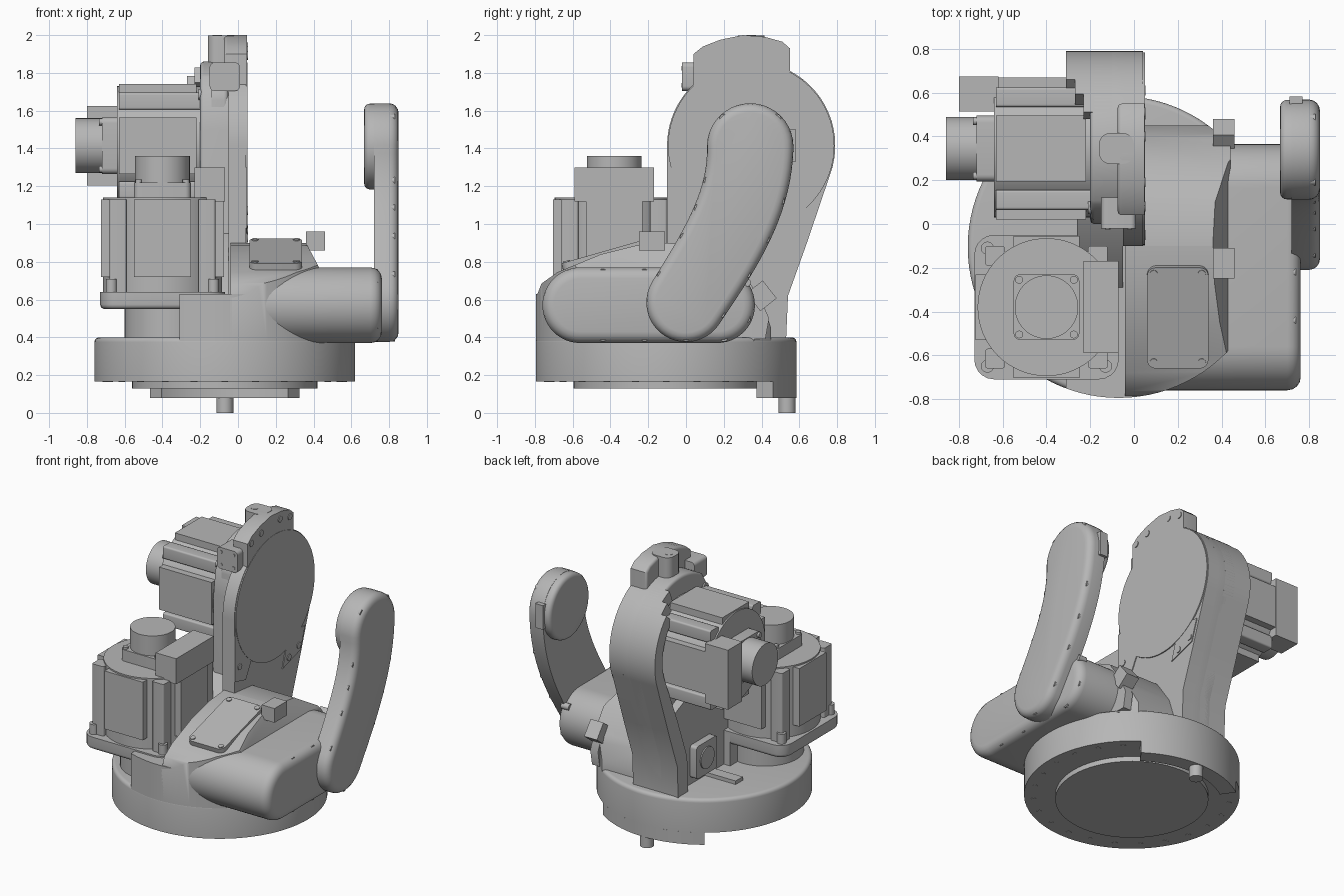
import bpy, bmesh, math
from mathutils import Matrix, Vector
from mathutils.geometry import interpolate_bezier

cube = bpy.data.objects.get("Cube")
if cube:
    bpy.data.objects.remove(cube, do_unlink=True)

grey = bpy.data.materials.new("machine grey")
grey.use_nodes = True
grey.diffuse_color = (0.47, 0.47, 0.47, 1)
grey.node_tree.nodes["Principled BSDF"].inputs["Base Color"].default_value = grey.diffuse_color

I = Matrix.Identity(4)
TO_X = Matrix(((0, 0, 1, 0), (1, 0, 0, 0), (0, 1, 0, 0), (0, 0, 0, 1)))  # (y, z) profile pushed along x


def finish(name, bm, matrix=I):
    bmesh.ops.transform(bm, matrix=matrix, verts=bm.verts)
    bmesh.ops.recalc_face_normals(bm, faces=bm.faces)
    mesh = bpy.data.meshes.new(name)
    bm.to_mesh(mesh)
    bm.free()
    mesh.materials.append(grey)
    ob = bpy.data.objects.new(name, mesh)
    bpy.context.collection.objects.link(ob)
    bpy.ops.object.select_all(action='DESELECT')
    ob.select_set(True)
    bpy.context.view_layer.objects.active = ob
    bpy.ops.object.shade_smooth_by_angle(angle=math.radians(35))


def solid(points, a, b, round_top=0.0, round_bottom=0.0):
    """Flat outline pushed from a to b, with optional rounded end rims."""
    bm = bmesh.new()
    face = bm.faces.new([bm.verts.new((p[0], p[1], a)) for p in points])
    new = bmesh.ops.extrude_face_region(bm, geom=[face])["geom"]
    for v in [g for g in new if isinstance(g, bmesh.types.BMVert)]:
        v.co.z = b
    bmesh.ops.recalc_face_normals(bm, faces=bm.faces)
    for level, size in ((b, round_top), (a, round_bottom)):
        if size:
            rim = [e for e in bm.edges if all(abs(v.co.z - level) < 1e-5 for v in e.verts)]
            bmesh.ops.bevel(bm, geom=rim, offset=size, segments=4, profile=0.5, affect='EDGES')
    return bm


def prism(name, points, a, b, matrix=I, top=0.0, bottom=0.0):
    finish(name, solid(points, a, b, top, bottom), matrix)


def arc(cx, cy, r, start, end, n=32):
    angles = [math.radians(start + (end - start) * i / n) for i in range(n + 1)]
    return [(cx + r * math.cos(t), cy + r * math.sin(t)) for t in angles]


def circle(cx, cy, r, n=64):
    return arc(cx, cy, r, 0, 360, n)[:-1]


def rounded(cx, cy, hx, hy, r):
    pts = []
    for sx, sy, t in ((1, 1, 0), (-1, 1, 90), (-1, -1, 180), (1, -1, 270)):
        pts += arc(cx + sx * (hx - r), cy + sy * (hy - r), r, t, t + 90, 5)
    return pts


def box(name, lo, hi, matrix=I):
    pts = [(lo[0], lo[1]), (hi[0], lo[1]), (hi[0], hi[1]), (lo[0], hi[1])]
    prism(name, pts, lo[2], hi[2], matrix)


def screws(name, places, r, a, b, matrix=I):
    for p in places:
        prism(name, circle(p[0], p[1], r, 12), a, b, matrix)


def cut_solid(name, bm, planes):
    """Trim a solid, removing what lies beyond each plane."""
    for co, no in planes:
        bmesh.ops.bisect_plane(bm, geom=bm.verts[:] + bm.edges[:] + bm.faces[:],
                               plane_co=co, plane_no=no, clear_outer=True)
        bmesh.ops.holes_fill(bm, edges=[e for e in bm.edges if e.is_boundary], sides=0)
    finish(name, bm)


# Round base, underside disc, rear stop segment and pin
CX, CY, R = -0.07, -0.105, 0.69
prism("base_ring", circle(CX, CY, R, 96), 0.165, 0.4, top=0.025)
prism("base_underside_disc", circle(CX, CY, 0.49), 0.13, 0.17)
prism("stop_segment", arc(CX, CY, R, 55, 125) + arc(CX, CY, 0.583, 125, 55), 0.08, 0.166)
prism("stop_pin", circle(CX, 0.535, 0.045, 24), 0, 0.09)
screws("base_bolt", circle(CX, CY, 0.63, 24), 0.018, 0.163, 0.17)

# Turret: round block trimmed by its domed roof
roof = [(-0.79, 0.62), (-0.765, 0.685), (-0.68, 0.745), (-0.45, 0.84), (-0.27, 0.885), (-0.1, 0.9),
        (0.1, 0.88), (0.28, 0.77), (0.4, 0.6), (0.45, 0.45)]
slopes = [((0, a[0], a[1]), (0, a[1] - b[1], b[0] - a[0])) for a, b in zip(roof, roof[1:])]
cut_solid("turret", solid(circle(CX, CY, R, 96), 0.38, 0.9), slopes + [
    ((-0.04, 0, 0), (-1, 0, 0)), ((0.44, 0, 0), (1, 0, 0)),
    ((0, 0.45, 0), (0, 1, 0)), ((0.36, 0, 0.9), (0.88, 0, 0.47))])
cut_solid("turret_front_wall", solid(circle(CX, CY, R, 96), 0.38, 0.63), [
    ((-0.31, 0, 0), (-1, 0, 0)), ((0.1, 0, 0), (1, 0, 0)), ((0, -0.05, 0), (0, 1, 0))])
prism("motor_pedestal", circle(-0.35, -0.38, 0.25), 0.38, 0.57)

# Access cover lying on the roof slope
tilt = Matrix.Translation((0.2, -0.425, 0.84)) @ Matrix.Rotation(math.radians(16), 4, 'X')
prism("access_cover", rounded(0, 0, 0.14, 0.24, 0.04), -0.02, 0.018, tilt)
corners = [(sx, sy) for sx in (-1, 1) for sy in (-1, 1)]
screws("access_cover_screw", [(0.11 * x, 0.21 * y) for x, y in corners], 0.018, 0, 0.024, tilt)

# Shoulder housing reaching out to the side
shoulder = arc(-0.56, 0.57, 0.2, 90, 270, 24) + arc(0.165, 0.57, 0.2, -90, 90, 24)
prism("shoulder_housing", shoulder, 0.05, 0.762, TO_X, top=0.06)
spots = [(y, z) for y in (-0.44, -0.22, 0.2) for z in (0.4, 0.74)]
spots += [(-0.68, 0.46), (-0.68, 0.68), (0.32, 0.5), (0.32, 0.69)]
screws("shoulder_screw", spots, 0.023, 0.68, 0.74, TO_X)

# Curved elbow cover
path = [p.to_2d() for p in interpolate_bezier(
    Vector((0, 0.585, 0)), Vector((0.17, 0.85, 0)), Vector((0.34, 1.1, 0)), Vector((0.34, 1.41, 0)), 20)]


def edge_point(i, side, inset=0.0):
    d = (path[min(i + 1, 19)] - path[max(i - 1, 0)]).normalized()
    return path[i] + Vector((-d.y, d.x)) * side * (0.21 + 0.001 * i - inset)


outline = [edge_point(i, -1) for i in range(20)]
outline += arc(0.34, 1.41, 0.229, 0, 180, 20)[1:-1]
outline += [edge_point(i, 1) for i in reversed(range(20))]
outline += arc(0, 0.585, 0.21, 148, 328, 20)[1:-1]
prism("elbow_cover", outline, 0.72, 0.85, TO_X, top=0.05)
prism("elbow_pod", circle(0.34, 1.41, 0.227), 0.668, 0.75, TO_X, bottom=0.03)
spots = [edge_point(i, s, 0.025) for i in (1, 6, 10, 14) for s in (-1, 1)]
spots += [(0.2, 1.56), (0.48, 1.56), (0, 0.4)]
screws("elbow_screw", spots, 0.023, 0.77, 0.83, TO_X)
box("elbow_side_tag", (0.71, 0.54, 1.33), (0.77, 0.582, 1.5))

# Upright arm: joint plate, thicker body behind it, web and rear band
JY, JZ, JR = 0.345, 1.415, 0.445
foot = [(-0.1, 0.39), (0.53, 0.39), (0.54, 0.62), (0.64, 0.9)]
prism("joint_plate", arc(JY, JZ, JR, -20, 180, 56) + foot, -0.05, 0.042, TO_X)
prism("joint_disc", circle(JY, JZ, JR - 0.005, 96), 0, 0.05, TO_X)
body = arc(JY, JZ, JR, -20, 125, 56) + [(0.02, 1.66), (0, 1.5), (0, 0.39)] + foot[1:]
prism("upright_arm", body, -0.2, -0.04, TO_X, bottom=0.02)
prism("upright_web", [(-0.3, 0.39)] + foot[1:] + [(0.3, 1.05), (0, 0.95), (-0.3, 0.62)], -0.26, -0.05, TO_X)
for end, depth in ((45, -0.31), (56, -0.27), (68, -0.23)):
    band = arc(JY, JZ, JR, end, -20, 40) + foot[:0:-1] + [(0.42, 0.39), (0.43, 0.65), (0.54, 0.95)]
    prism("rear_band", band + arc(JY, JZ, 0.36, -20, end, 40), depth, -0.1, TO_X)

# Mounting ears around the joint disc
ear = [(0.04, 1.65), (0.04, 1.9), (0.09, 1.94), (0.18, 1.975), (0.3, 2.0),
       (0.42, 1.99), (0.51, 1.965), (0.55, 1.93), (0.55, 1.65)]
prism("top_ear", ear, -0.075, 0.048, TO_X, bottom=0.02)
prism("lifting_tab", rounded(-0.08, JY, 0.08, 0.07, 0.05), 1.8, 1.998)
prism("lifting_eye", circle(-0.11, JY, 0.025, 20), 1.9, 2.0)
prism("rear_ear", [(0.43, 0.87), (0.63, 0.93), (0.68, 1.08), (0.5, 1.1)], 0, 0.048, TO_X)
prism("front_ear", [(-0.1, 0.98), (0.02, 0.95), (0.1, 1.1), (-0.08, 1.3), (-0.1, 1.3)], 0, 0.048, TO_X)
spots = [(0.08, 1.89), (0.19, 1.92), (0.4, 1.94), (0.51, 1.915), (0.5, 0.925), (0.61, 0.97), (-0.05, 1.07)]
screws("ear_bolt", spots, 0.022, 0.03, 0.053, TO_X)

# Front plate on the arm, facing forward
face_front = Matrix(((1, 0, 0, 0), (0, 0, 1, 0), (0, 1, 0, 0), (0, 0, 0, 1)))
prism("front_plate", rounded(-0.07, 1.78, 0.08, 0.075, 0.025), -0.02, 0.12, face_front)
screws("front_plate_screw", [(-0.07 + 0.05 * x, 1.78 + 0.045 * y) for x, y in corners],
       0.012, -0.024, 0, face_front)

# Cable port on the web and the bracket beside it
prism("cable_port_plate", rounded(0.21, 0.56, 0.115, 0.115, 0.02), -0.31, -0.24, TO_X)
prism("cable_port", circle(0.21, 0.56, 0.075, 32), -0.318, -0.25, TO_X)
box("floor_bracket", (-0.5, 0.08, 0.39), (-0.24, 0.16, 0.425))

# Sensor blocks beside the shoulder
box("front_sensor", (0.36, -0.25, 0.86), (0.46, -0.11, 0.96))
turn = Matrix.Translation((0.41, 0.4, 0.62)) @ Matrix.Rotation(math.radians(38), 4, 'X')
box("rear_sensor", (-0.05, -0.055, -0.06), (0.05, 0.055, 0.06), turn)
prism("rear_sensor_bracket", [(0.33, 0.62), (0.38, 0.64), (0.44, 0.5), (0.42, 0.39), (0.36, 0.39)],
      0.38, 0.44, TO_X)


def motor(name, m):
    """Motor along local z, centred on its own axis."""
    prism(name + "_flange", rounded(0, 0, 0.33, 0.33, 0.09), 0.55, 0.64, m, bottom=0.025)
    prism(name + "_body", circle(0, 0, 0.315), 0.63, 1.14, m)
    for k in range(4):
        spin = m @ Matrix.Rotation(k * math.pi / 2, 4, 'Z')
        box(name + "_side_bar", (0.2, -0.15, 0.72), (0.325, 0.15, 1.13), spin)
        prism(name + "_corner_post", rounded(0.235, 0.235, 0.045, 0.045, 0.012), 0.63, 1.13, spin)
        screws(name + "_bolt", [(0.27, 0.27)], 0.03, 0.63, 0.71, spin)
        screws(name + "_cap_bolt", [(0.125, 0.125)], 0.018, 1.2, 1.235, spin)
    prism(name + "_cap_base", rounded(0, 0, 0.15, 0.15, 0.03), 1.13, 1.22, m)
    prism(name + "_cap", circle(0, 0, 0.145, 48), 1.2, 1.36, m)
    box(name + "_connector", (0.17, -0.21, 1.12), (0.33, 0.21, 1.3), m)


motor("upright_motor", Matrix.Translation((-0.4, -0.38, 0)))
motor("side_motor", Matrix(((0, 0, -1, 0.5), (1, 0, 0, JY), (0, -1, 0, JZ), (0, 0, 0, 1))))
